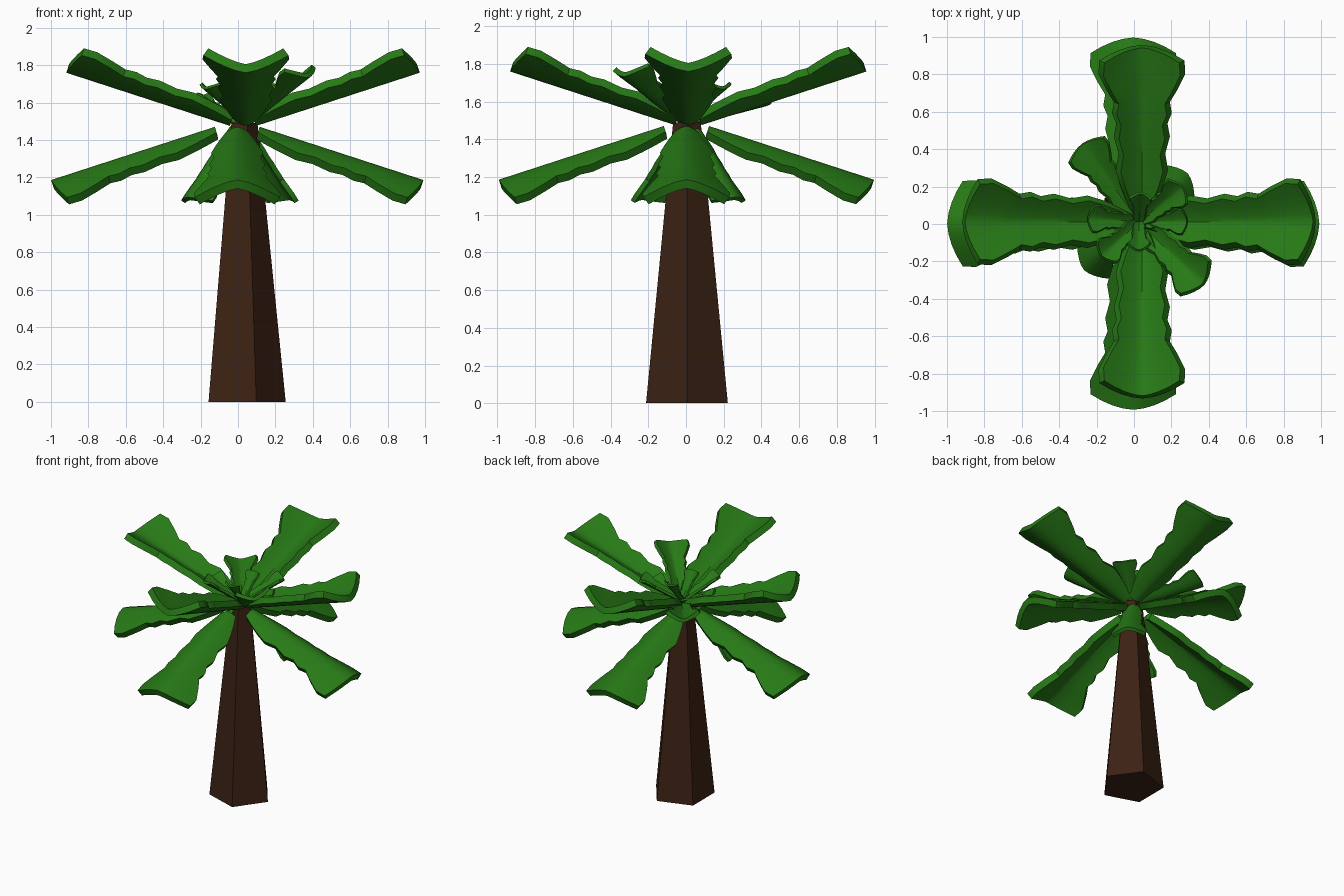
import bpy, bmesh
from math import radians, pi
from mathutils import Matrix, Vector

if "Cube" in bpy.data.objects:
    bpy.data.objects.remove(bpy.data.objects["Cube"])


def material(name, color):
    m = bpy.data.materials.new(name)
    m.diffuse_color = color
    m.use_nodes = True
    m.node_tree.nodes["Principled BSDF"].inputs["Base Color"].default_value = m.diffuse_color
    return m


bark = material("bark", (0.045, 0.016, 0.007, 1))
green = material("leaf_green", (0.02, 0.19, 0.008, 1))

# Tapered five-sided trunk
CX, CY = 0.027, 0.005
bm = bmesh.new()
bmesh.ops.create_cone(bm, cap_ends=True, segments=5, radius1=0.228, radius2=0.077, depth=1.49)
top = max(bm.verts, key=lambda v: v.co.x)      # turn one corner towards +x
angle = -Vector((1, 0)).angle_signed(top.co.xy) * -1
bmesh.ops.rotate(bm, verts=bm.verts, matrix=Matrix.Rotation(angle, 3, 'Z'))
bmesh.ops.translate(bm, verts=bm.verts, vec=(CX, CY, 0.745))
trunk_mesh = bpy.data.meshes.new("trunk")
bm.to_mesh(trunk_mesh)
bm.free()
trunk_mesh.materials.append(bark)
bpy.context.collection.objects.link(bpy.data.objects.new("trunk", trunk_mesh))

# Leaf sheet along +x: wavy edges, flared end, trough-shaped section
LENGTH = 0.92
STATIONS = [(0, .06), (.08, .09), (.16, .115), (.26, .14), (.36, .125), (.47, .15),
            (.55, .137), (.62, .16), (.69, .15), (.78, .19), (.9, .232), (1, .228)]
COLS = 8
bm = bmesh.new()
rows = []
for t, w in STATIONS:
    row = []
    for i in range(COLS + 1):
        u = -1 + 2 * i / COLS
        row.append(bm.verts.new((t * LENGTH - 0.05 * u * u * t ** 4, u * w, 0.5 * w * abs(u) ** 1.5)))
    rows.append(row)
for a, b in zip(rows, rows[1:]):
    for i in range(COLS):
        bm.faces.new((a[i], b[i], b[i + 1], a[i + 1]))
leaf_mesh = bpy.data.meshes.new("leaf")
bm.to_mesh(leaf_mesh)
bm.free()
leaf_mesh.materials.append(green)

leaves = []


def leaf(name, az, tilt, scale=1.0, start=0.04, z=1.475, cx=CX, cy=0.012, roll=0):
    """Place a leaf; drooping ones (tilt < 0) are turned over."""
    ob = bpy.data.objects.new(name, leaf_mesh.copy())
    bpy.context.collection.objects.link(ob)
    flip = pi if tilt < 0 else 0
    ob.matrix_world = (Matrix.Translation((cx, cy, z)) @ Matrix.Rotation(radians(az), 4, 'Z')
                       @ Matrix.Translation((start, 0, 0)) @ Matrix.Rotation(-radians(tilt), 4, 'Y')
                       @ Matrix.Rotation(flip + radians(roll), 4, 'X') @ Matrix.Scale(scale, 4))
    mod = ob.modifiers.new("thickness", 'SOLIDIFY')
    mod.thickness = 0.048
    mod.offset = 1
    leaves.append(ob)


# Large leaves: four rising, four drooping
for k in range(4):
    leaf(f"upper_leaf_{k}", 90 * k, 18, start=0.07, cx=0.042 if k % 2 else CX)
    leaf(f"lower_leaf_{k}", 90 * k, -18, start=0.12, z=1.47, cx=-0.004, cy=0.002)

# Medium diagonal leaves
leaf("medium_leaf_front_right", -44, 30, 0.56, roll=6)
leaf("medium_leaf_back_left", 126, 12, 0.53)
leaf("medium_droop_back_right", 43, -50, 0.54, start=0.06, cx=0.01)
leaf("medium_droop_front_left", 223, -50, 0.54, start=0.06, cx=0.01)

# Small crown leaves
for name, az, tilt, scale in [("right", 0, 24, .31), ("left", 176, 24, .33),
                              ("back_right", 38, 30, .38), ("front_left", 223, 33, .36),
                              ("back", 86, 50, .27), ("front", 270, 50, .27)]:
    leaf("crown_leaf_" + name, az, tilt, scale, start=0.0, z=1.49)

# Bake thickness, then smooth across each leaf with sharp rims
bpy.context.view_layer.update()
for ob in leaves:
    ob.select_set(True)
bpy.context.view_layer.objects.active = leaves[0]
bpy.ops.object.convert(target='MESH')
bpy.ops.object.shade_smooth_by_angle(angle=radians(35))
